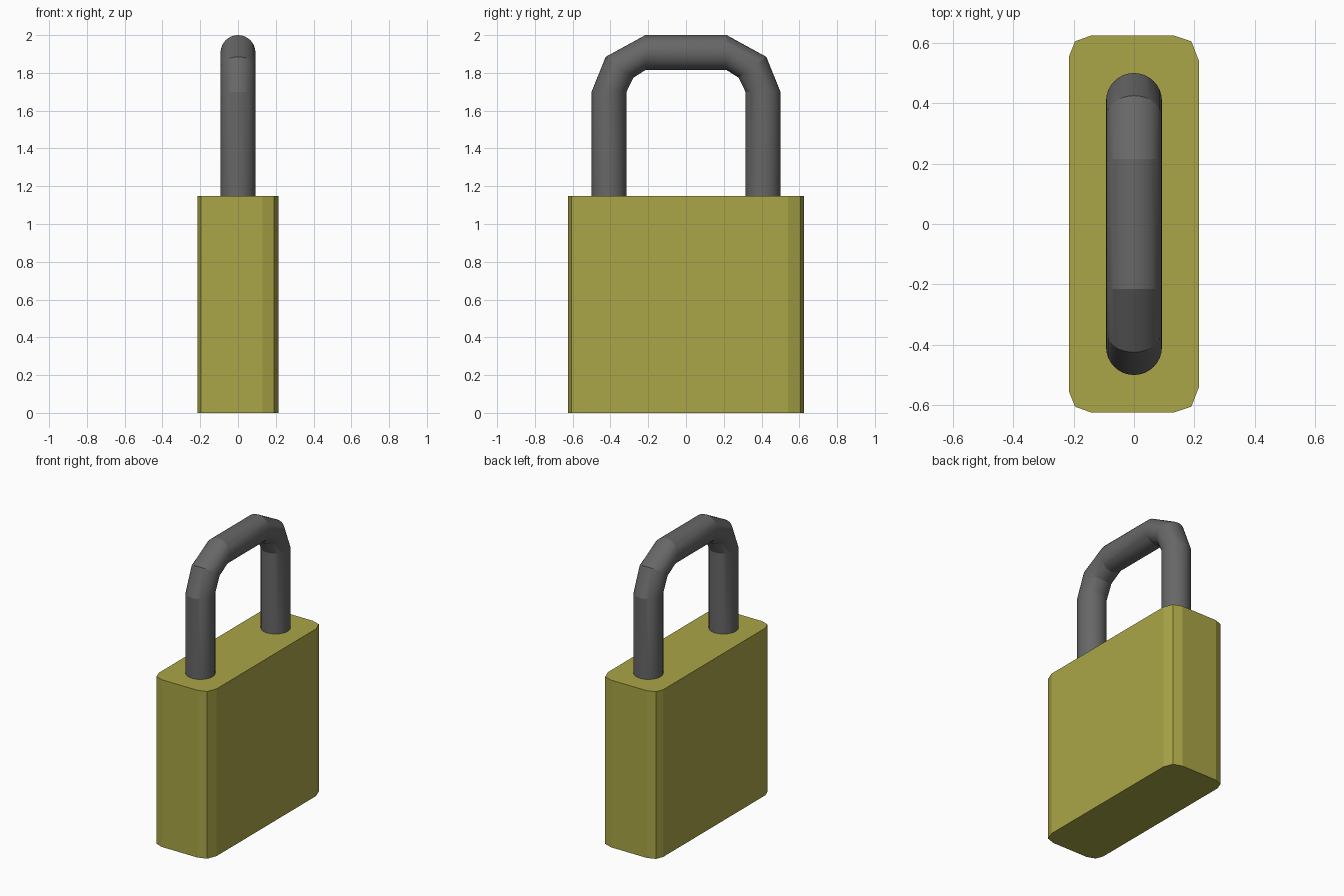
import bpy, bmesh, math

if "Cube" in bpy.data.objects:
    bpy.data.objects.remove(bpy.data.objects["Cube"])


def add_object(name, bm, color):
    bmesh.ops.recalc_face_normals(bm, faces=bm.faces[:])
    mesh = bpy.data.meshes.new(name)
    bm.to_mesh(mesh)
    bm.free()
    ob = bpy.data.objects.new(name, mesh)
    bpy.context.collection.objects.link(ob)
    mat = bpy.data.materials.new(name + "_material")
    mat.diffuse_color = color
    mat.use_nodes = True
    mat.node_tree.nodes["Principled BSDF"].inputs["Base Color"].default_value = mat.diffuse_color
    mesh.materials.append(mat)
    return ob


# Lock body: block outline with slightly uneven cut corners, extruded up
right = [(0.13, -0.625), (0.19, -0.605), (0.215, -0.54)]
left = [(-0.215, -0.555), (-0.195, -0.605), (-0.14, -0.625)]
half = left + right
outline = half + [(x, -y) for x, y in reversed(half)]
bm = bmesh.new()
base = bm.faces.new([bm.verts.new((x, y, 0)) for x, y in outline])
top = bmesh.ops.extrude_face_region(bm, geom=[base], use_keep_orig=True)["geom"]
bmesh.ops.translate(bm, vec=(0, 0, 1.148),
                    verts=[v for v in top if isinstance(v, bmesh.types.BMVert)])
add_object("lock_body", bm, (0.40, 0.376, 0.063, 1))

# Shackle: rings given by outer and inner (y, z) points, mirrored across y
SIDES, RADIUS = 32, 0.0925
rings = [((0.50, 1.145), (0.315, 1.145)),
         ((0.50, 1.70), (0.315, 1.70)),
         ((0.425, 1.885), (0.278, 1.775)),
         ((0.215, 2.0), (0.215, 1.815))]
rings += [((-o[0], o[1]), (-i[0], i[1])) for o, i in reversed(rings)]
bm = bmesh.new()
loops = []
for (oy, oz), (iy, iz) in rings:
    cy, cz = (oy + iy) / 2, (oz + iz) / 2
    loop = []
    for k in range(SIDES):
        a = math.tau * k / SIDES
        c = math.cos(a)
        loop.append(bm.verts.new((RADIUS * math.sin(a),
                                  cy + (oy - cy) * c, cz + (oz - cz) * c)))
    loops.append(loop)
for a, b in zip(loops, loops[1:]):
    for k in range(SIDES):
        n = (k + 1) % SIDES
        bm.faces.new((a[k], a[n], b[n], b[k]))
bm.faces.new(loops[0])
bm.faces.new(loops[-1])
shackle = add_object("shackle", bm, (0.135, 0.135, 0.135, 1))

bpy.ops.object.select_all(action='DESELECT')
shackle.select_set(True)
bpy.context.view_layer.objects.active = shackle
bpy.ops.object.shade_smooth_by_angle(angle=math.radians(18))
